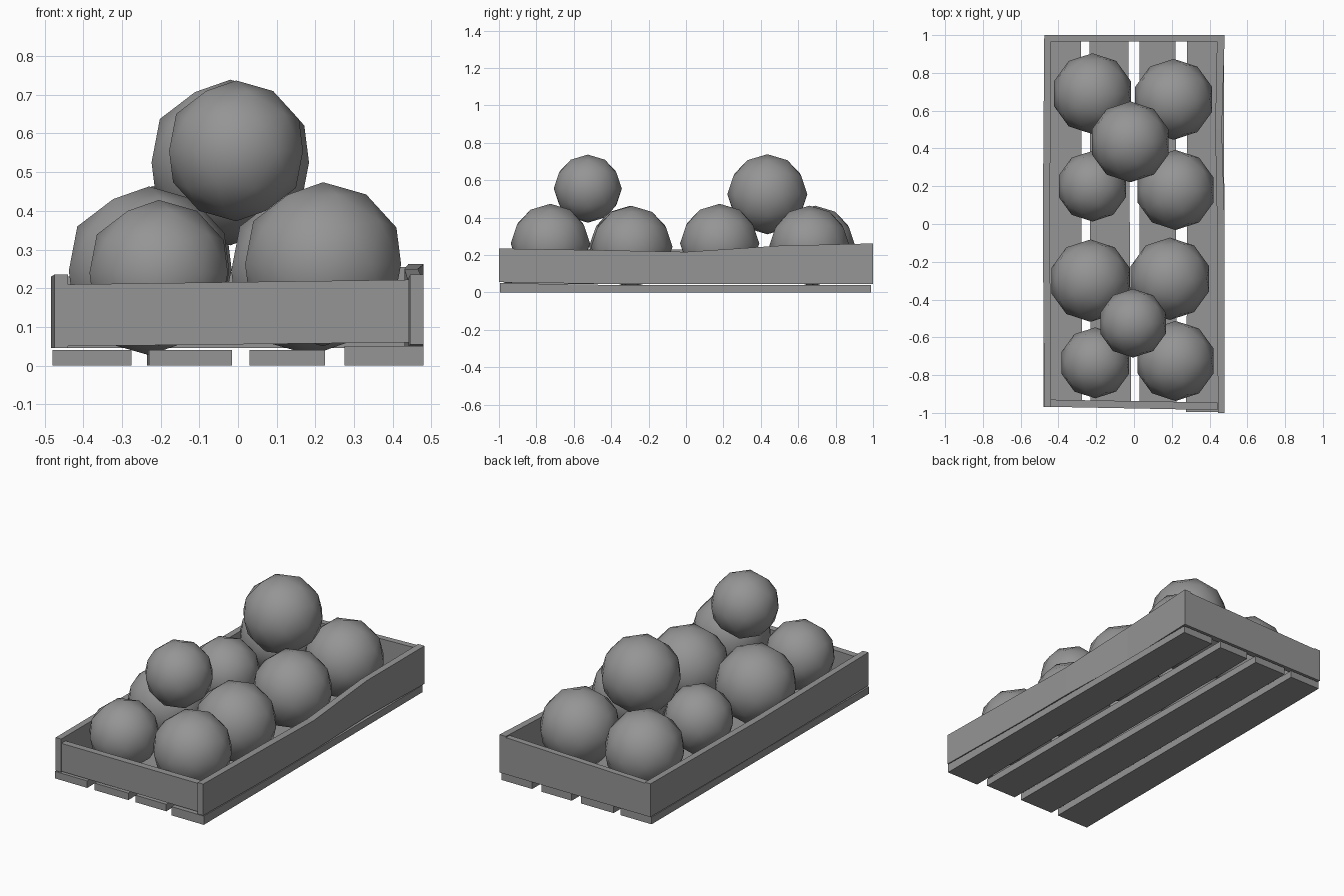
import bpy
import bmesh

cube = bpy.data.objects.get("Cube")
if cube:
    bpy.data.objects.remove(cube, do_unlink=True)

grey = bpy.data.materials.new("mid_grey")
grey.use_nodes = True
colour = (0.3, 0.3, 0.3, 1)
grey.diffuse_color = colour
grey.node_tree.nodes["Principled BSDF"].inputs["Base Color"].default_value = colour


def finish(name, bm, smooth=False):
    bmesh.ops.recalc_face_normals(bm, faces=bm.faces[:])
    mesh = bpy.data.meshes.new(name)
    bm.to_mesh(mesh)
    bm.free()
    mesh.materials.append(grey)
    for face in mesh.polygons:
        face.use_smooth = smooth
    obj = bpy.data.objects.new(name, mesh)
    bpy.context.collection.objects.link(obj)
    return obj


def board(name, sections, across=False):
    """Loft a plank through (position, side_a, side_b, bottom, top) sections."""
    bm = bmesh.new()
    rings = []
    for p, a, b, low, high in sections:
        ring = [(a, low), (b, low), (b, high), (a, high)]
        rings.append([bm.verts.new((p, s, z) if across else (s, p, z)) for s, z in ring])
    for r, q in zip(rings, rings[1:]):
        for i in range(4):
            j = (i + 1) % 4
            bm.faces.new((r[i], r[j], q[j], q[i]))
    bm.faces.new(rings[0])
    bm.faces.new(rings[-1])
    return finish(name, bm)


def ball(name, x, y, z, radius):
    bm = bmesh.new()
    bmesh.ops.create_icosphere(bm, subdivisions=2, radius=radius)
    obj = finish(name, bm, smooth=True)
    obj.location = (x, y, z)


# Slightly warped crate walls
board("left_wall", [
    (-1.0, 0.445, 0.48, 0.055, 0.235),
    (-0.4, 0.44, 0.48, 0.045, 0.225),
    (0.0, 0.44, 0.48, 0.045, 0.217),
    (0.5, 0.43, 0.465, 0.045, 0.25),
    (1.0, 0.44, 0.48, 0.045, 0.262)])
board("right_wall", [
    (-0.97, -0.475, -0.44, 0.045, 0.235),
    (0.0, -0.483, -0.445, 0.045, 0.23),
    (1.0, -0.475, -0.44, 0.045, 0.235)])
board("front_wall", [
    (-0.44, -0.968, -0.93, 0.05, 0.21),
    (0.442, -0.985, -0.945, 0.06, 0.222)], across=True)
board("back_wall", [
    (-0.44, 0.965, 1.0, 0.045, 0.23),
    (0.442, 0.965, 1.0, 0.045, 0.255)], across=True)

# Floor slats
board("floor_slat_1", [(-0.97, -0.48, -0.275, 0, 0.04), (0.99, -0.475, -0.28, 0, 0.04)])
board("floor_slat_2", [(-0.97, -0.23, -0.015, 0, 0.04), (0.99, -0.235, -0.03, 0, 0.04)])
board("floor_slat_3", [(-0.97, 0.03, 0.225, 0, 0.04), (0.99, 0.03, 0.22, 0, 0.04)])
board("floor_slat_4", [(-0.995, 0.275, 0.48, 0, 0.05), (-0.4, 0.28, 0.48, 0, 0.04),
                       (0.99, 0.28, 0.475, 0, 0.04)])

# Round fruit: bottom layer, then the two stacked on top
fruit = [
    (-0.22, 0.69, 0.25, 0.214), (0.21, 0.66, 0.25, 0.214),
    (-0.22, 0.20, 0.235, 0.187), (0.22, 0.18, 0.262, 0.212),
    (-0.23, -0.30, 0.245, 0.218), (0.19, -0.29, 0.245, 0.218),
    (-0.205, -0.735, 0.24, 0.188), (0.22, -0.725, 0.262, 0.212),
    (-0.02, 0.435, 0.525, 0.214), (-0.005, -0.525, 0.555, 0.182)]
for i, (x, y, z, radius) in enumerate(fruit, 1):
    ball(f"fruit_{i}", x, y, z, radius)
